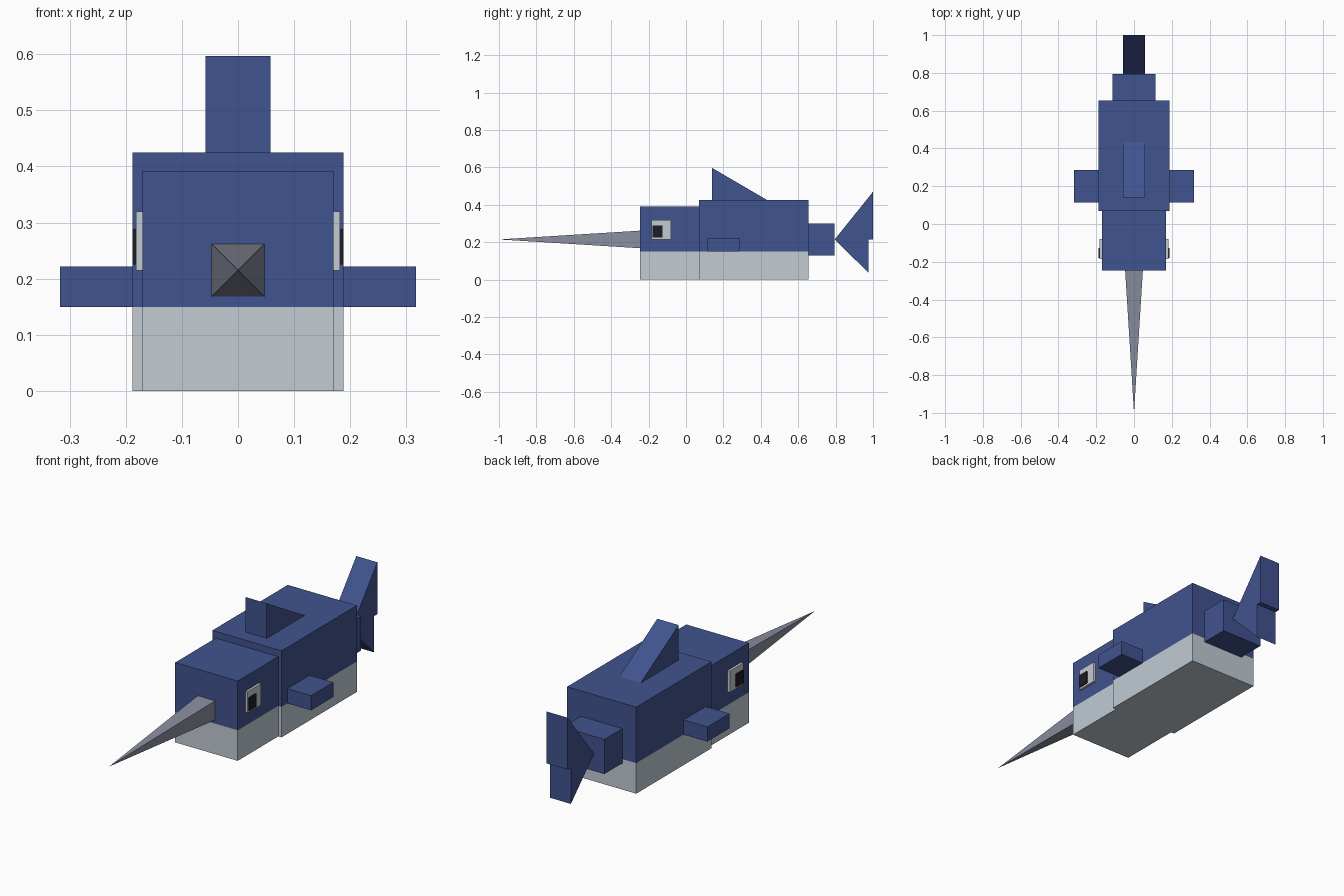
import bpy, bmesh
from mathutils import Vector

if "Cube" in bpy.data.objects:
    bpy.data.objects.remove(bpy.data.objects["Cube"])


def srgb(r, g, b):
    lin = [c / 255 / 12.92 if c <= 10 else ((c / 255 + 0.055) / 1.055) ** 2.4 for c in (r, g, b)]
    return (*lin, 1.0)


def material(name, rgb):
    m = bpy.data.materials.new(name)
    m.diffuse_color = srgb(*rgb)
    m.use_nodes = True
    m.node_tree.nodes["Principled BSDF"].inputs["Base Color"].default_value = m.diffuse_color
    return m


BLUE = material("ocean_blue", (64, 83, 142))
BELLY = material("pale_belly", (194, 204, 212))
HORN = material("horn_grey", (138, 143, 158))
EYE = material("eye_white", (196, 204, 210))
PUPIL = material("pupil_black", (28, 28, 38))


def finish(name, bm, *mats):
    bmesh.ops.recalc_face_normals(bm, faces=bm.faces)
    me = bpy.data.meshes.new(name)
    bm.to_mesh(me)
    bm.free()
    for m in mats:
        me.materials.append(m)
    ob = bpy.data.objects.new(name, me)
    bpy.context.collection.objects.link(ob)
    return ob


def box(name, x, y, z, mat, belly_height=None):
    """Box from (min, max) ranges, optionally pale below belly_height."""
    bm = bmesh.new()
    bmesh.ops.create_cube(bm, size=1)
    for v in bm.verts:
        v.co = Vector([r[1] if c > 0 else r[0] for c, r in zip(v.co, (x, y, z))])
    if belly_height is None:
        return finish(name, bm, mat)
    bmesh.ops.bisect_plane(bm, geom=bm.verts[:] + bm.edges[:] + bm.faces[:],
                           plane_co=(0, 0, belly_height), plane_no=(0, 0, 1))
    for f in bm.faces:
        f.material_index = int(f.calc_center_median().z < belly_height)
    return finish(name, bm, mat, BELLY)


def fin(name, profile, half_width, mat):
    """Side profile of (y, z) points, given thickness across x."""
    bm = bmesh.new()
    face = bm.faces.new([bm.verts.new((-half_width, y, z)) for y, z in profile])
    ext = bmesh.ops.extrude_face_region(bm, geom=[face], use_keep_orig=True)
    verts = [g for g in ext["geom"] if isinstance(g, bmesh.types.BMVert)]
    bmesh.ops.translate(bm, verts=verts, vec=(2 * half_width, 0, 0))
    return finish(name, bm, mat)


# Body, head and tail base
box("body", (-0.188, 0.188), (0.07, 0.655), (0, 0.425), BLUE, 0.15)
box("head", (-0.17, 0.17), (-0.245, 0.07), (0, 0.392), BLUE, 0.15)
box("tail_base", (-0.113, 0.113), (0.655, 0.795), (0.13, 0.30), BLUE)

# Pointed bill: a four-sided pyramid
bm = bmesh.new()
base = [bm.verts.new((sx * 0.047, -0.245, 0.215 + sz * 0.047))
        for sx, sz in ((-1, -1), (1, -1), (1, 1), (-1, 1))]
tip = bm.verts.new((0, -1.0, 0.215))
bm.faces.new(base)
for i in range(4):
    bm.faces.new((base[i], base[(i + 1) % 4], tip))
finish("bill", bm, HORN)

# Dorsal fin and the two tail lobes
fin("dorsal_fin", [(0.14, 0.425), (0.14, 0.597), (0.435, 0.425)], 0.058, BLUE)
fin("upper_tail_fin", [(0.795, 0.215), (1.0, 0.47), (1.0, 0.215)], 0.057, BLUE)
fin("lower_tail_fin", [(0.795, 0.215), (0.975, 0.215), (0.975, 0.037)], 0.057, BLUE)

# Side fins and eyes on both sides
for side, s in (("right", 1), ("left", -1)):
    def span(a, b):
        return tuple(sorted((s * a, s * b)))
    box(side + "_side_fin", span(0.188, 0.317), (0.115, 0.287), (0.15, 0.222), BLUE)
    box(side + "_eye", span(0.17, 0.182), (-0.185, -0.08), (0.215, 0.32), EYE)
    box(side + "_pupil", span(0.182, 0.188), (-0.18, -0.126), (0.225, 0.289), PUPIL)
